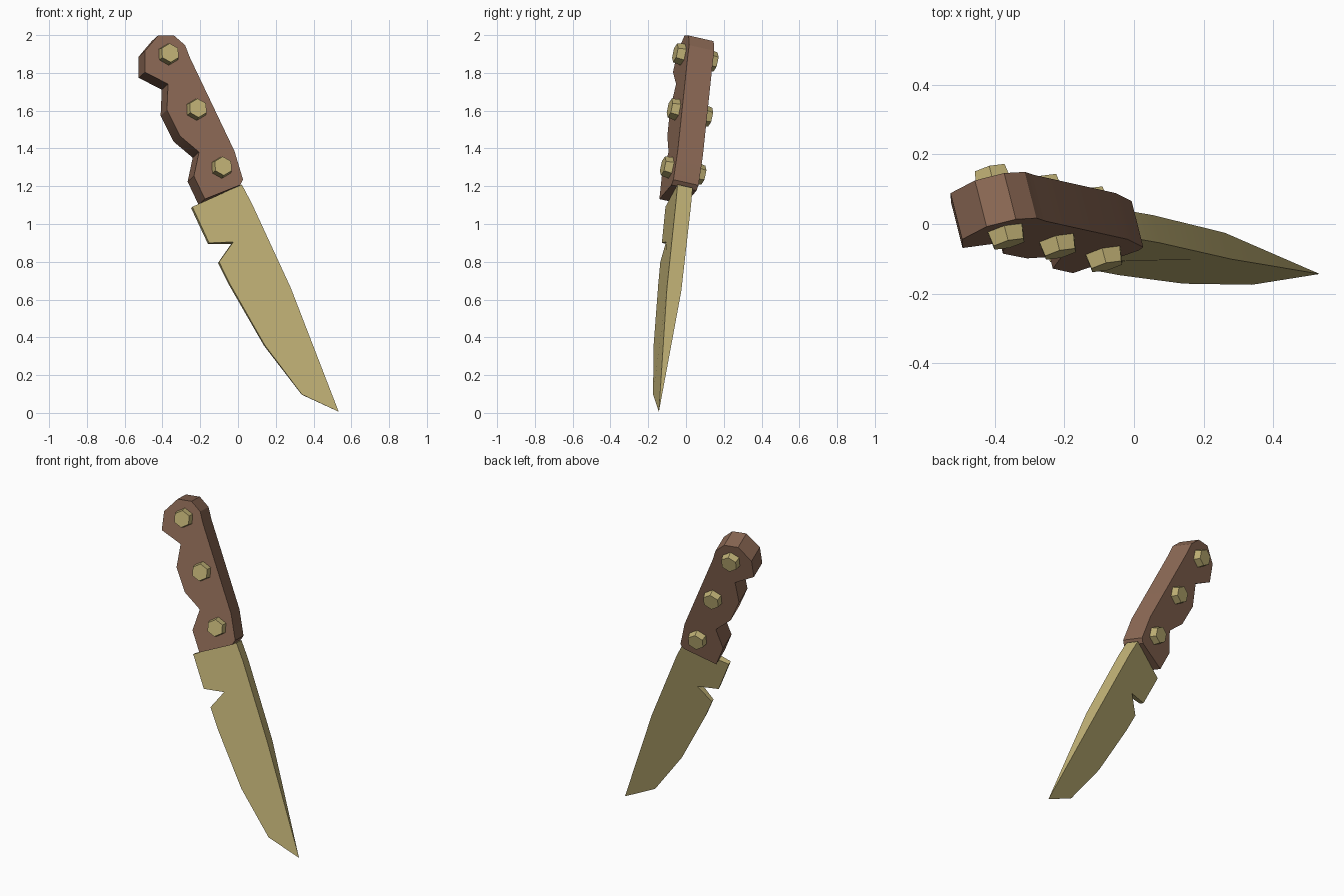
import bpy, bmesh
from mathutils import Vector, Matrix

cube = bpy.data.objects.get("Cube")
if cube:
    bpy.data.objects.remove(cube)

# The knife leans: its flat middle plane has this normal and offset
N = Vector((0.24, -0.95, 0.215)).normalized()
PLANE = 0.265


def material(name, rgb):
    m = bpy.data.materials.new(name)
    m.use_nodes = True
    m.diffuse_color = (*rgb, 1)
    m.node_tree.nodes["Principled BSDF"].inputs["Base Color"].default_value = (*rgb, 1)
    return m


brass = material("pale_brass", (0.53, 0.44, 0.18))
wood = material("brown_wood", (0.26, 0.14, 0.09))


def on_plane(x, z):
    """Point of the middle plane seen at x, z from the front."""
    return Vector((x, (0.24 * x + 0.215 * z - PLANE) / 0.95, z))


def finish(bm, name, mat):
    bmesh.ops.recalc_face_normals(bm, faces=bm.faces)
    mesh = bpy.data.meshes.new(name)
    bm.to_mesh(mesh)
    bm.free()
    mesh.materials.append(mat)
    ob = bpy.data.objects.new(name, mesh)
    bpy.context.collection.objects.link(ob)
    bpy.ops.object.select_all(action="DESELECT")
    ob.select_set(True)
    bpy.context.view_layer.objects.active = ob
    bpy.ops.object.shade_smooth_by_angle(angle=0.5)
    return ob


def plate(name, outline, mat):
    """Outline of (x, z, half thickness) thickened both ways from the plane."""
    bm = bmesh.new()
    front, back = [[bm.verts.new(on_plane(x, z) + N * h * side) for x, z, h in outline]
                   for side in (1, -1)]
    bm.faces.new(front)
    bm.faces.new(back[::-1])
    for i in range(len(front)):
        j = (i + 1) % len(front)
        bm.faces.new((front[i], back[i], back[j], front[j]))
    bmesh.ops.remove_doubles(bm, verts=bm.verts, dist=0.002)
    return finish(bm, name, mat)


# Blade: thick spine, thin edge, notch near the handle
plate("blade", [
    (0.01, 1.2, 0.042), (0.063, 1.1, 0.042), (0.27, 0.653, 0.04), (0.533, 0.006, 0.0005),
    (0.338, 0.097, 0.003), (0.14, 0.357, 0.009), (-0.045, 0.68, 0.011),
    (-0.103, 0.797, 0.012), (-0.03, 0.9, 0.024), (-0.156, 0.897, 0.013),
    (-0.245, 1.088, 0.015)], brass)

# Handle: straight back, finger grooves and rounded pommel
grip = [(-0.192, 1.117), (-0.005, 1.192), (0.01, 1.22), (-0.035, 1.37), (-0.27, 1.863),
        (-0.297, 1.932), (-0.356, 1.983), (-0.44, 1.983), (-0.51, 1.9), (-0.509, 1.789),
        (-0.387, 1.726), (-0.393, 1.588), (-0.324, 1.451), (-0.223, 1.366), (-0.25, 1.239)]
plate("handle", [(x, z, 0.07) for x, z in grip], wood)

# Hexagonal bolt heads on both sides
for place, (x, z) in zip(("upper", "middle", "lower"),
                         ((-0.386, 1.882), (-0.238, 1.59), (-0.105, 1.283))):
    for side, sign in (("front", 1), ("back", -1)):
        d = N * sign
        bm = bmesh.new()
        bmesh.ops.create_cone(
            bm, cap_ends=True, segments=6, radius1=0.061, radius2=0.051, depth=0.06,
            matrix=Matrix.Translation(on_plane(x, z) + d * 0.083)
            @ d.to_track_quat("Z", "Y").to_matrix().to_4x4())
        finish(bm, f"{place}_{side}_bolt", brass)
